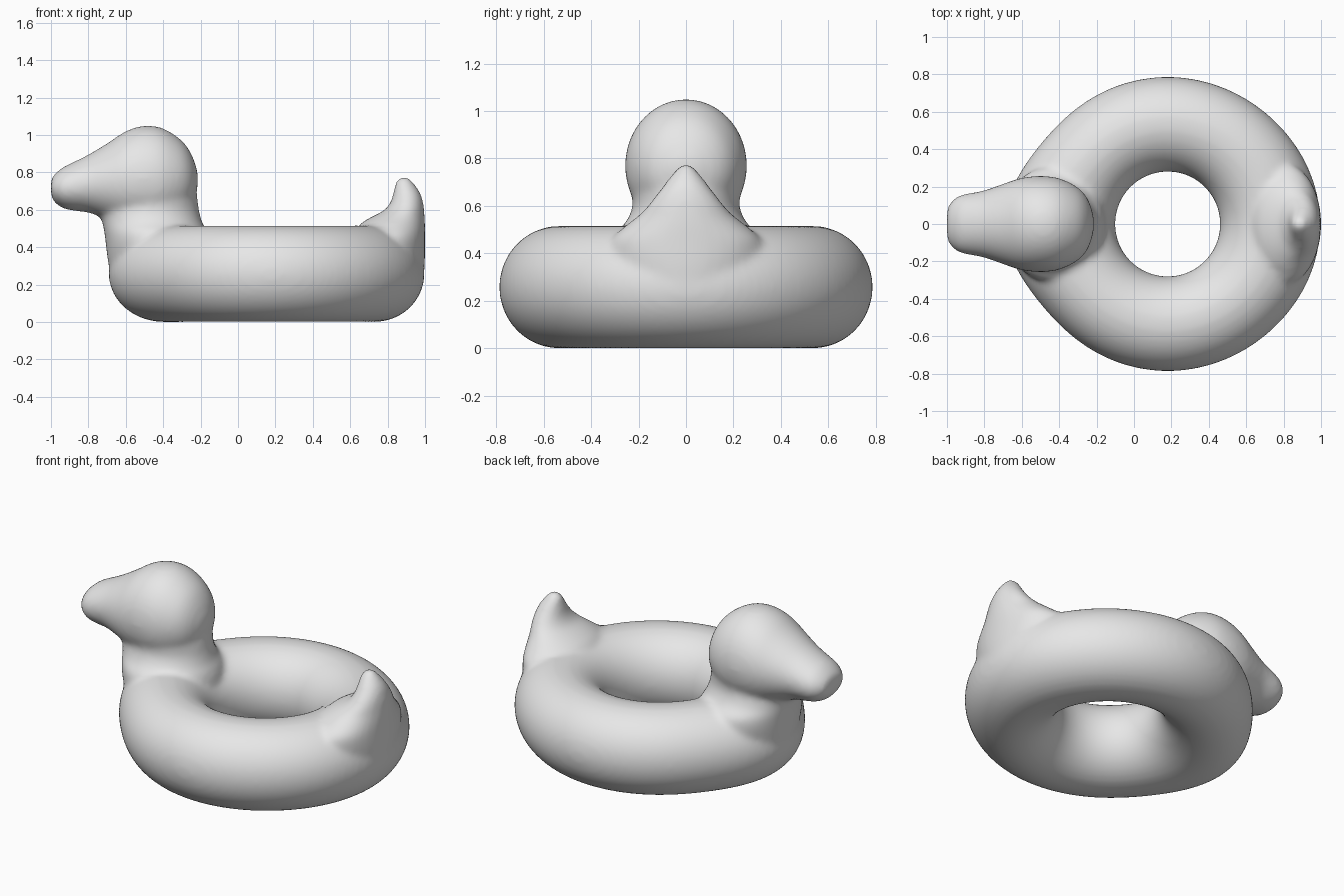
import bpy, bmesh
from math import sin, cos, pi
from mathutils import Vector

cube = bpy.data.objects.get("Cube")
if cube:
    bpy.data.objects.remove(cube, do_unlink=True)

vinyl = bpy.data.materials.new("grey_vinyl")
vinyl.use_nodes = True
colour = (0.8, 0.8, 0.8, 1)
vinyl.diffuse_color = colour
vinyl.node_tree.nodes["Principled BSDF"].inputs["Base Color"].default_value = colour

bm = bmesh.new()
SIDES = 40


def skin(rings, closed=False):
    """Bridge rings of points with quads, capping the ends unless closed."""
    loops = [[bm.verts.new(p) for p in ring] for ring in rings]
    n = len(loops[0])
    pairs = list(zip(loops, loops[1:]))
    if closed:
        pairs.append((loops[-1], loops[0]))
    faces = [bm.faces.new((a[i], a[(i + 1) % n], b[(i + 1) % n], b[i]))
             for a, b in pairs for i in range(n)]
    if not closed:
        faces += [bm.faces.new(loops[0]), bm.faces.new(loops[-1])]
    bmesh.ops.recalc_face_normals(bm, faces=faces)


def refine(rows, steps=4):
    """Smooth spline through the section rows."""
    rows = [Vector(r) for r in rows]
    out = []
    for i in range(len(rows) - 1):
        a, b = rows[max(i - 1, 0)], rows[i]
        c, d = rows[i + 1], rows[min(i + 2, len(rows) - 1)]
        for s in range(steps):
            t = s / steps
            out.append(b + (c - a) * (t / 2)
                       + (a * 2 - b * 5 + c * 4 - d) * (t * t / 2)
                       + (b * 3 - a - c * 3 + d) * (t ** 3 / 2))
    return out + [rows[-1]]


def loft(rows, along):
    """Elliptical sections; each row: position, low edge, high edge, half width."""
    rings = []
    for pos, low, high, half in refine(rows):
        ring = []
        for k in range(SIDES):
            a = 2 * pi * k / SIDES
            u = (low + high) / 2 + (high - low) / 2 * cos(a)
            y = half * sin(a)
            ring.append((pos, y, u) if along == "x" else (u, y, pos))
        rings.append(ring)
    skin(rings)


# Swim ring, stretched towards the breast and slightly towards the tail
ring_sections = []
for j in range(96):
    a = 2 * pi * j / 96
    outer = 0.787 + 0.085 * max(0, -cos(a)) ** 10 + 0.03 * max(0, cos(a)) ** 4
    mid, half = (outer + 0.28) / 2, (outer - 0.28) / 2
    section = []
    for k in range(SIDES):
        b = 2 * pi * k / SIDES
        r = mid + half * cos(b)
        section.append((0.18 + r * cos(a), r * sin(a), 0.258 + 0.258 * sin(b)))
    ring_sections.append(section)
skin(ring_sections, closed=True)

# Head and beak, from beak tip to back of head
loft([(-1.0, 0.68, 0.76, 0.07), (-0.985, 0.645, 0.785, 0.11),
      (-0.94, 0.61, 0.825, 0.15), (-0.88, 0.595, 0.855, 0.165),
      (-0.8, 0.585, 0.895, 0.18), (-0.7, 0.55, 0.955, 0.215),
      (-0.6, 0.51, 1.02, 0.247), (-0.5, 0.49, 1.05, 0.257),
      (-0.4, 0.5, 1.035, 0.245), (-0.3, 0.56, 0.97, 0.195),
      (-0.245, 0.63, 0.89, 0.13), (-0.215, 0.72, 0.8, 0.04)], "x")

# Breast and neck, flaring into the ring
loft([(0.2, -0.64, -0.25, 0.2), (0.3, -0.69, -0.18, 0.27),
      (0.4, -0.705, -0.15, 0.31), (0.48, -0.715, -0.165, 0.3),
      (0.53, -0.725, -0.19, 0.255), (0.59, -0.735, -0.207, 0.227),
      (0.65, -0.72, -0.215, 0.225), (0.74, -0.66, -0.23, 0.22)], "z")

# Pointed tail
loft([(0.25, 0.68, 0.995, 0.22), (0.35, 0.64, 1.0, 0.3),
      (0.45, 0.61, 1.0, 0.32), (0.52, 0.65, 1.0, 0.25),
      (0.56, 0.71, 0.998, 0.2), (0.6, 0.785, 0.995, 0.162),
      (0.65, 0.82, 0.988, 0.123), (0.7, 0.832, 0.97, 0.085),
      (0.745, 0.842, 0.937, 0.05), (0.775, 0.865, 0.91, 0.025)], "z")

mesh = bpy.data.meshes.new("duck_swim_ring")
bm.to_mesh(mesh)
bm.free()
mesh.materials.append(vinyl)
duck = bpy.data.objects.new("duck_swim_ring", mesh)
bpy.context.collection.objects.link(duck)

# Fuse the parts into one inflated skin and soften the joins
fuse = duck.modifiers.new("fuse", "REMESH")
fuse.mode = "VOXEL"
fuse.voxel_size = 0.016
fuse.use_smooth_shade = True
soften = duck.modifiers.new("soften", "SMOOTH")
soften.factor = 0.5
soften.iterations = 12
